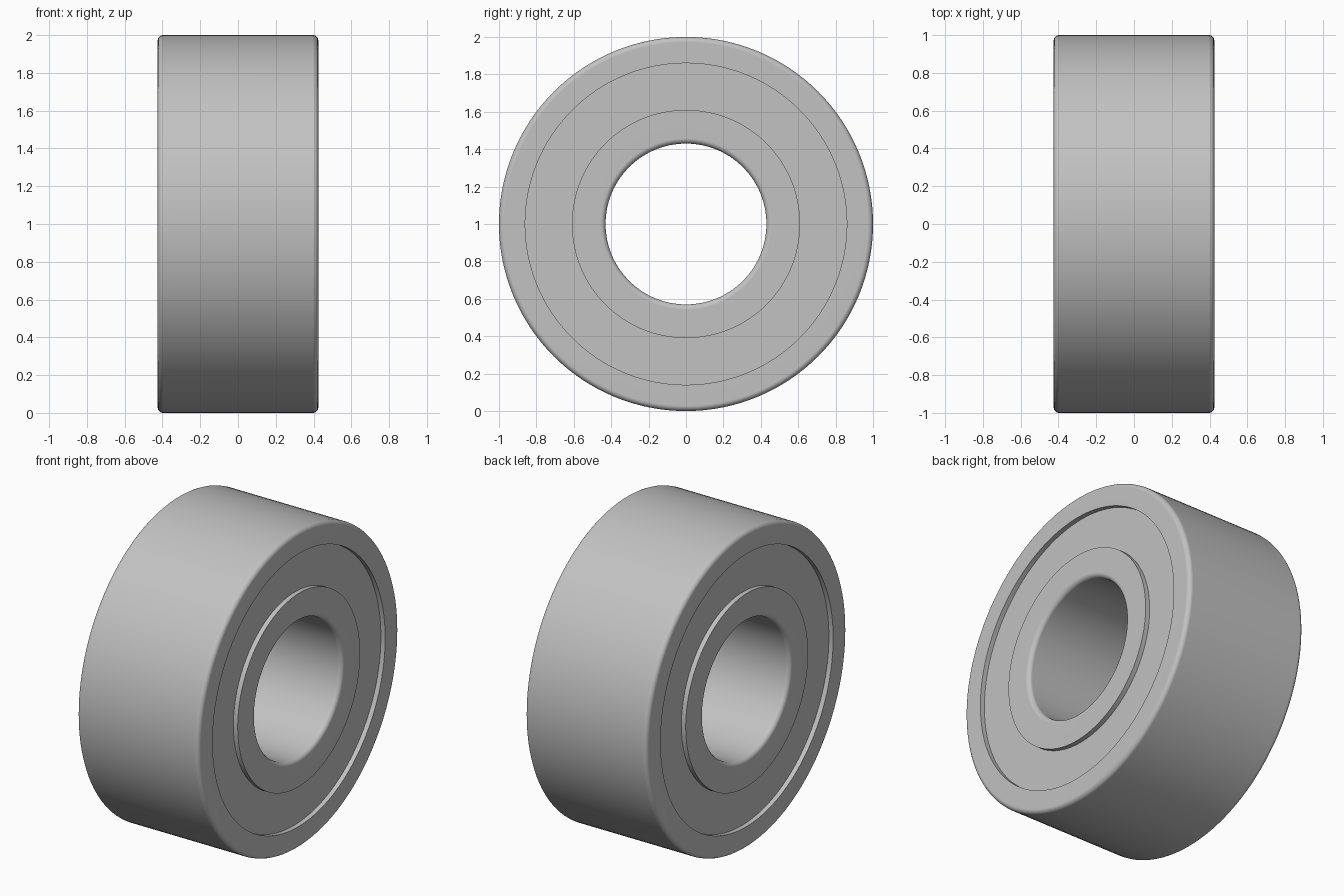
import bpy, bmesh
from math import cos, sin, pi, tau

if "Cube" in bpy.data.objects:
    bpy.data.objects.remove(bpy.data.objects["Cube"])

SEGMENTS = 128
HALF = 0.425      # half width of the bearing
FILLET = 0.028    # rounded outer and bore edges
RECESS = 0.03     # depth of the shields below the ring faces

steel = bpy.data.materials.new("grey steel")
steel.use_nodes = True
colour = (0.54, 0.54, 0.54, 1)
steel.diffuse_color = colour
steel.node_tree.nodes["Principled BSDF"].inputs["Base Color"].default_value = colour


def fillet_arc(x, r, side, steps=5):
    """Quarter round from the flat face (x) to the cylinder (r)."""
    cx, cr = x - FILLET, r - side * FILLET
    angles = [i / steps * pi / 2 for i in range(steps + 1)]
    return [(cx + FILLET * cos(a), cr + side * FILLET * sin(a)) for a in angles]


def lathe(name, profile):
    """Revolve a closed (x, radius) profile about the x axis."""
    bm = bmesh.new()
    rings = []
    for i in range(SEGMENTS):
        a = tau * i / SEGMENTS
        rings.append([bm.verts.new((x, r * cos(a), r * sin(a))) for x, r in profile])
    n = len(profile)
    for i in range(SEGMENTS):
        p, q = rings[i], rings[(i + 1) % SEGMENTS]
        for j in range(n):
            k = (j + 1) % n
            bm.faces.new((p[j], p[k], q[k], q[j]))
    bmesh.ops.recalc_face_normals(bm, faces=bm.faces)
    mesh = bpy.data.meshes.new(name)
    bm.to_mesh(mesh)
    bm.free()
    mesh.materials.append(steel)
    obj = bpy.data.objects.new(name, mesh)
    bpy.context.collection.objects.link(obj)
    obj.location.z = 1
    bpy.ops.object.select_all(action='DESELECT')
    obj.select_set(True)
    bpy.context.view_layer.objects.active = obj
    bpy.ops.object.shade_smooth_by_angle(angle=pi / 6)
    normals = obj.modifiers.new("flat face normals", 'WEIGHTED_NORMAL')
    normals.keep_sharp = True
    return obj


def race(name, rounded_r, square_r):
    """Ring with rounded edges at one radius and sharp ones at the other."""
    side = 1 if rounded_r > square_r else -1
    right = [(HALF, square_r)] + fillet_arc(HALF, rounded_r, side)
    left = [(-x, r) for x, r in reversed(right)]
    lathe(name, right + left)


# Outer and inner rings
race("outer_ring", 1.0, 0.86)
race("inner_ring", 0.43, 0.61)

# Recessed shields closing the gap between the rings on both sides
for name, s in (("left_shield", 1), ("right_shield", -1)):
    face = s * (HALF - RECESS)
    back = face - s * 0.04
    lathe(name, [(face, 0.605), (face, 0.865), (back, 0.865), (back, 0.605)])
